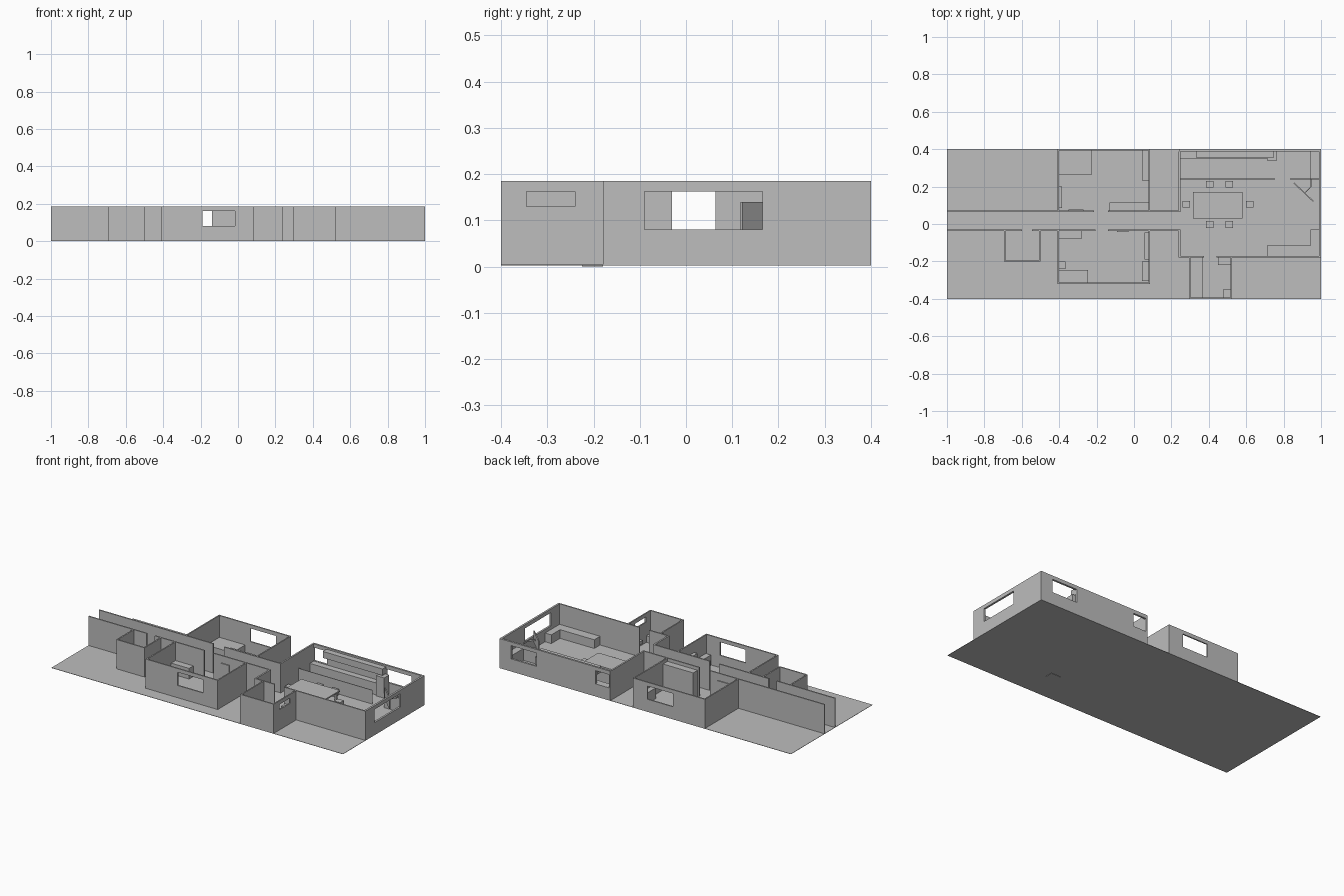
import bpy
import bmesh
from mathutils import Matrix, Vector

cube = bpy.data.objects.get("Cube")
if cube:
    bpy.data.objects.remove(cube, do_unlink=True)

GREY = (0.51, 0.51, 0.51, 1)
grey = bpy.data.materials.new("plain_grey")
grey.use_nodes = True
grey.diffuse_color = GREY
grey.node_tree.nodes["Principled BSDF"].inputs["Base Color"].default_value = GREY

FLOOR, TOP = 0.004, 0.185
SILL, HEAD = 0.08, 0.162


def build(name, boxes):
    """One object from boxes given as (x0, x1, y0, y1, z0, z1)."""
    bm = bmesh.new()
    for x0, x1, y0, y1, z0, z1 in boxes:
        size = Matrix.Diagonal((x1 - x0, y1 - y0, z1 - z0, 1))
        mid = Vector(((x0 + x1) / 2, (y0 + y1) / 2, (z0 + z1) / 2))
        bmesh.ops.create_cube(bm, size=1, matrix=Matrix.Translation(mid) @ size)
    mesh = bpy.data.meshes.new(name)
    bm.to_mesh(mesh)
    bm.free()
    mesh.materials.append(grey)
    obj = bpy.data.objects.new(name, mesh)
    bpy.context.collection.objects.link(obj)
    return obj


def wall(name, axis, at, start, end, thick=0.008, window=None, sill=SILL, top=TOP):
    """Straight wall along an axis, optionally pierced by windows."""
    spans, cursor = [], start
    for a, b in window or []:
        spans += [(cursor, a, FLOOR, top), (a, b, FLOOR, sill), (a, b, HEAD, top)]
        cursor = b
    spans.append((cursor, end, FLOOR, top))
    lo, hi = at - thick / 2, at + thick / 2
    if axis == "x":
        return build(name, [(a, b, lo, hi, c, d) for a, b, c, d in spans])
    return build(name, [(lo, hi, a, b, c, d) for a, b, c, d in spans])


def block(name, x0, x1, y0, y1, top, bottom=FLOOR):
    return build(name, [(x0, x1, y0, y1, bottom, top)])


# Ground slab and threshold
block("floor", -1, 1, -0.4, 0.4, FLOOR, 0.002)
block("threshold", 0.37, 0.44, -0.225, -0.18, 0.003, 0)

# Corridor walls with door gaps
wall("corridor_back_wall", "x", 0.068, -1, -0.215)
wall("corridor_back_wall_inner", "x", 0.068, -0.14, 0.24)
wall("corridor_front_wall", "x", -0.034, -1, -0.6)
wall("corridor_front_wall_middle", "x", -0.034, -0.545, -0.205)
wall("corridor_front_wall_inner", "x", -0.034, -0.14, 0.24)

# Closet off the corridor
wall("closet_right_wall", "y", -0.691, -0.2, -0.038)
wall("closet_left_wall", "y", -0.504, -0.2, -0.038)
wall("closet_front_wall", "x", -0.198, -0.687, -0.508)

# Two bedrooms
room_window = [(-0.19, -0.015)]
for label, y0, y1 in (("back", 0.072, 0.4), ("front", -0.32, -0.038)):
    wall(label + "_bedroom_right_wall", "y", -0.406, y0, y1)
    wall(label + "_bedroom_left_wall", "y", 0.081, y0, y1)
    outer = 0.396 if label == "back" else -0.316
    wall(label + "_bedroom_outer_wall", "x", outer, -0.402, 0.077, window=room_window)

# Living room shell
wall("living_back_wall", "x", 0.394, 0.24, 1, 0.012, [(0.248, 0.34), (0.745, 0.92)])
wall("living_left_wall", "y", 0.994, -0.18, 0.388, 0.012, [(-0.09, 0.165)])
wall("living_right_wall_back", "y", 0.243, 0.064, 0.388, 0.01)
wall("living_right_wall_front", "y", 0.243, -0.18, -0.03, 0.01)
wall("living_front_wall_right", "x", -0.176, 0.248, 0.375)
wall("living_front_wall_left", "x", -0.176, 0.44, 0.988)

# Bathroom shell
wall("bathroom_right_wall", "y", 0.299, -0.4, -0.18)
wall("bathroom_left_wall", "y", 0.521, -0.4, -0.18, window=[(-0.345, -0.24)], sill=0.13)
wall("bathroom_front_wall", "x", -0.396, 0.303, 0.517)

# Bathroom fittings
block("bathtub", 0.303, 0.37, -0.392, -0.18, 0.05)
block("toilet", 0.475, 0.517, -0.392, -0.35, 0.045)
block("washbasin", 0.45, 0.517, -0.22, -0.18, 0.085, 0.065)

# Kitchen
wall("kitchen_divider_right", "x", 0.24, 0.248, 0.755, 0.004, top=0.09)
wall("kitchen_divider_left", "x", 0.24, 0.835, 0.988, 0.004, top=0.09)
block("kitchen_counter", 0.248, 0.71, 0.35, 0.388, 0.078)
block("upper_cabinet", 0.335, 0.745, 0.352, 0.388, 0.175, 0.135)
block("refrigerator", 0.71, 0.765, 0.34, 0.388, 0.13)
block("side_counter", 0.945, 0.988, 0.242, 0.388, 0.078)

# Dining table and six stools
legs = [(x, x + 0.012, y, y + 0.012, FLOOR, 0.06)
        for x in (0.325, 0.558) for y in (0.04, 0.148)]
build("dining_table", legs + [(0.315, 0.58, 0.03, 0.17, 0.06, 0.068)])
stools = [(x, y) for x in (0.405, 0.51) for y in (0.213, -0.003)]
for x, y in stools + [(0.28, 0.105), (0.62, 0.105)]:
    block("dining_stool", x - 0.02, x + 0.02, y - 0.018, y + 0.018, 0.04)

# Corner sofa
build("corner_sofa", [(0.71, 0.988, -0.172, -0.115, FLOOR, 0.058),
                      (0.945, 0.988, -0.115, -0.03, FLOOR, 0.058)])

# Angled screen on a wall bracket
screen = build("television_panel", [(-0.072, 0.072, -0.003, 0.003, -0.035, 0.035)])
screen.location = (0.907, 0.17, 0.105)
screen.rotation_euler.z = -0.76
bracket = build("television_bracket", [(-0.02, 0.02, -0.002, 0.002, -0.005, 0.005)])
bracket.location = (0.93, 0.183, 0.11)
bracket.rotation_euler.z = 0.8
block("television_arm", 0.943, 0.948, 0.197, 0.24, 0.115, 0.105)

# Back bedroom furniture
block("back_bed", -0.402, -0.225, 0.265, 0.392, 0.05)
block("back_desk", -0.402, -0.385, 0.085, 0.2, 0.07)
block("back_dresser", 0.045, 0.077, 0.23, 0.392, 0.07)
block("back_wardrobe", -0.13, 0.077, 0.072, 0.115, 0.165)
block("back_screen", -0.35, -0.27, 0.072, 0.078, 0.14, 0.09)

# Front bedroom furniture
block("front_bed", -0.402, -0.245, -0.312, -0.245, 0.05)
block("front_nightstand", -0.402, -0.365, -0.24, -0.2, 0.045)
block("front_desk", -0.402, -0.28, -0.08, -0.038, 0.07)
block("front_wardrobe", 0.055, 0.077, -0.19, -0.045, 0.12)
block("front_dresser", 0.042, 0.077, -0.305, -0.2, 0.07)
block("front_screen", -0.09, -0.03, -0.044, -0.038, 0.14, 0.1)
